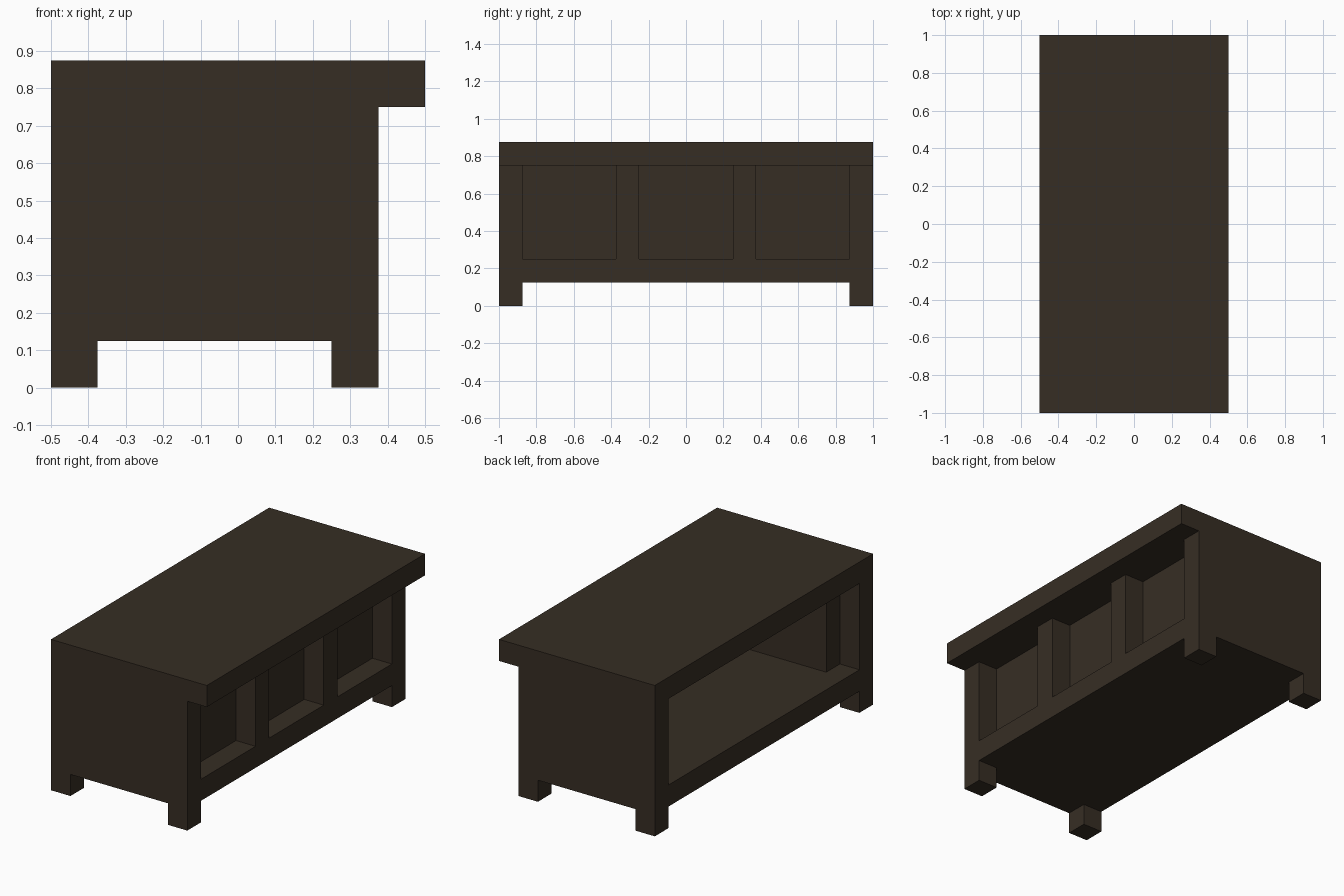
import bpy, bmesh
from mathutils import Vector

if "Cube" in bpy.data.objects:
    bpy.data.objects.remove(bpy.data.objects["Cube"])

wood = bpy.data.materials.new("dark brown wood")
wood.diffuse_color = (0.037, 0.0265, 0.0175, 1)
wood.use_nodes = True
wood.node_tree.nodes["Principled BSDF"].inputs["Base Color"].default_value = wood.diffuse_color


def add_object(name, bm):
    bmesh.ops.recalc_face_normals(bm, faces=bm.faces[:])
    mesh = bpy.data.meshes.new(name)
    bm.to_mesh(mesh)
    bm.free()
    mesh.materials.append(wood)
    obj = bpy.data.objects.new(name, mesh)
    bpy.context.collection.objects.link(obj)
    return obj


def box(name, lo, hi):
    lo, hi = Vector(lo), Vector(hi)
    bm = bmesh.new()
    bmesh.ops.create_cube(bm, size=1)
    for v in bm.verts:
        v.co = (lo + hi) / 2 + v.co * (hi - lo)
    return add_object(name, bm)


def cut(target, lo, hi):
    cutter = box("cutter", lo, hi)
    cutter.hide_render = True
    mod = target.modifiers.new("cut", 'BOOLEAN')
    mod.operation, mod.solver, mod.object = 'DIFFERENCE', 'EXACT', cutter
    bpy.context.view_layer.objects.active = target
    bpy.ops.object.modifier_apply(modifier=mod.name)
    bpy.data.objects.remove(cutter)


# Counter body: end profile with legs and overhanging top, extruded along y
profile = [(-.5, 0), (-.375, 0), (-.375, .125), (.25, .125), (.25, 0), (.375, 0),
           (.375, .75), (.5, .75), (.5, .875), (-.5, .875)]
bm = bmesh.new()
face = bm.faces.new([bm.verts.new((x, -1, z)) for x, z in profile])
ext = bmesh.ops.extrude_face_region(bm, geom=[face])
bmesh.ops.translate(bm, vec=(0, 2, 0),
                    verts=[g for g in ext["geom"] if isinstance(g, bmesh.types.BMVert)])
counter = add_object("counter", bm)

# Gap under the long sides, leaving four square feet
cut(counter, (-.7, -.875, -.1), (.7, .875, .125))

# Three recessed panels on the overhang side
for y in (-.625, 0, .625):
    cut(counter, (.25, y - .25, .25), (.45, y + .25, .75))

# Open shelf on the other side: wide mouth, then a narrower interior
cut(counter, (-.7, -.875, .25), (-.375, .875, .75))
cut(counter, (-.5, -.75, .25), (.125, .75, .75))
